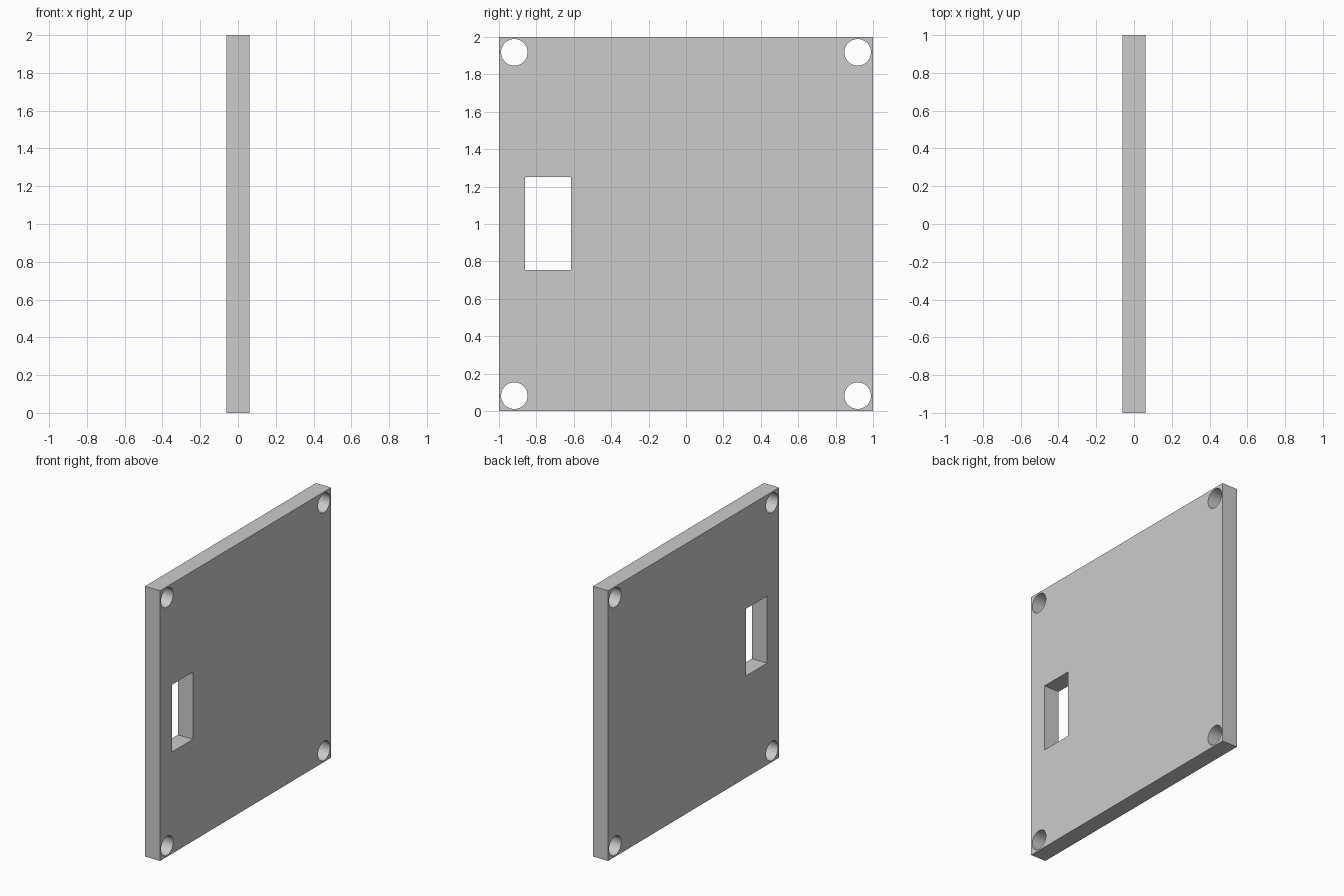
import bpy
from math import pi

if "Cube" in bpy.data.objects:
    bpy.data.objects.remove(bpy.data.objects["Cube"])

HALF_T = 0.062      # half thickness of the plate
HOLE = 0.918        # hole offset from the plate centre
HOLE_R = 0.071


def box(name, size, loc):
    bpy.ops.mesh.primitive_cube_add(size=1, location=loc)
    ob = bpy.context.object
    ob.name = name
    ob.scale = size
    bpy.ops.object.transform_apply(location=True, rotation=True, scale=True)
    return ob


def cut(target, cutter):
    mod = target.modifiers.new("cut", 'BOOLEAN')
    mod.operation = 'DIFFERENCE'
    mod.solver = 'EXACT'
    mod.object = cutter
    bpy.context.view_layer.objects.active = target
    bpy.ops.object.modifier_apply(modifier=mod.name)
    bpy.data.objects.remove(cutter, do_unlink=True)


# Square upright plate
plate = box("plate", (2 * HALF_T, 2, 2), (0, 0, 1))

# Rectangular slot near one edge
cut(plate, box("slot_cutter", (0.5, 0.245, 0.497), (0, -0.738, 1.002)))

# Round screw holes in the four corners
for sy in (-1, 1):
    for sz in (-1, 1):
        bpy.ops.mesh.primitive_cylinder_add(
            vertices=64, radius=HOLE_R, depth=0.5,
            location=(0, sy * HOLE, 1 + sz * HOLE), rotation=(0, pi / 2, 0))
        cut(plate, bpy.context.object)

# Smooth hole walls, sharp edges
bpy.ops.object.select_all(action='DESELECT')
plate.select_set(True)
bpy.context.view_layer.objects.active = plate
bpy.ops.object.shade_smooth_by_angle(angle=pi / 6)
